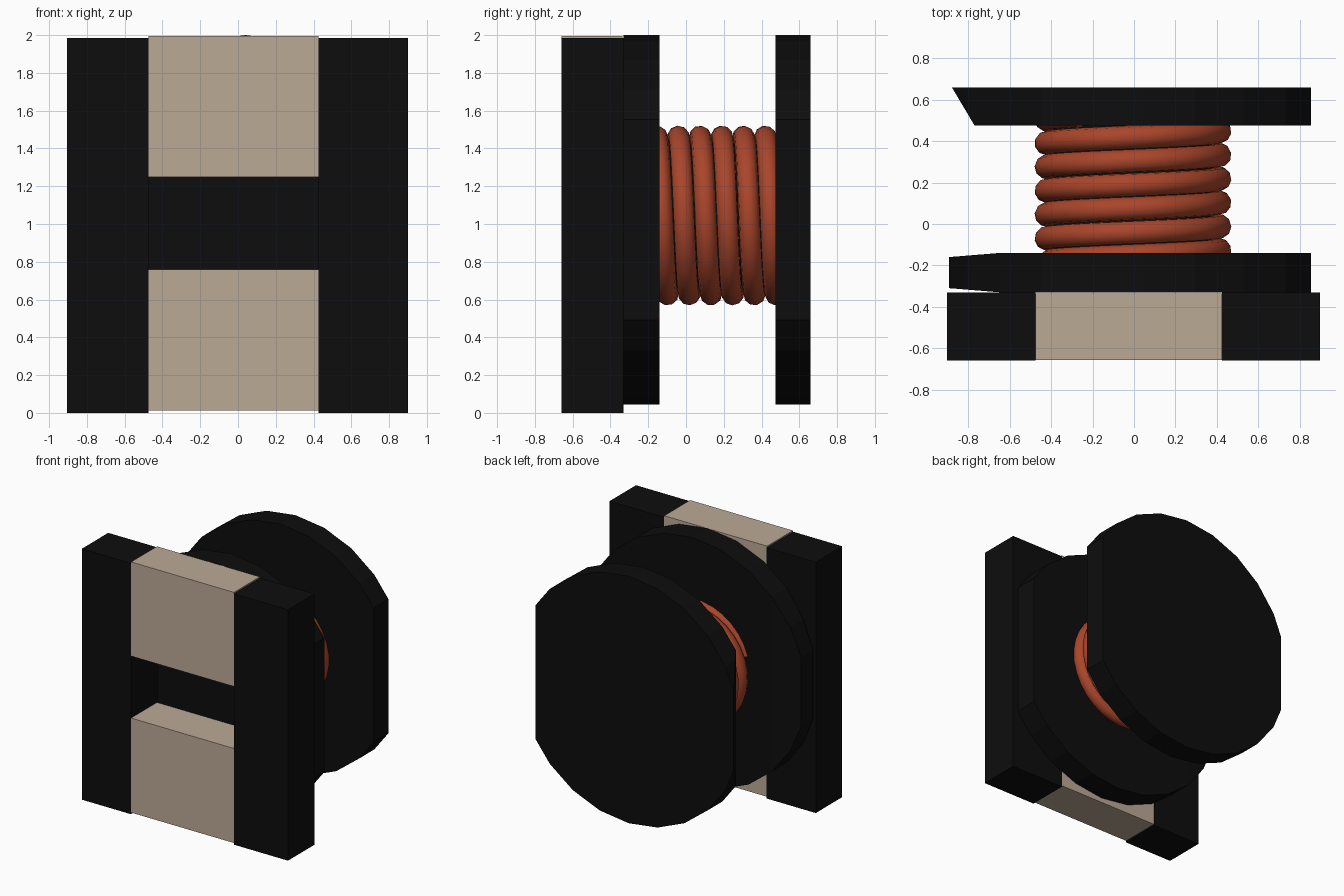
import bpy, bmesh, math
from mathutils import Matrix, Vector

cube = bpy.data.objects.get("Cube")
if cube:
    bpy.data.objects.remove(cube, do_unlink=True)


def material(name, rgb):
    m = bpy.data.materials.new(name)
    m.use_nodes = True
    m.diffuse_color = (*rgb, 1)
    bsdf = next(n for n in m.node_tree.nodes if n.type == 'BSDF_PRINCIPLED')
    bsdf.inputs["Base Color"].default_value = (*rgb, 1)
    return m


BLACK = material("black ferrite", (0.004, 0.004, 0.004))
TAN = material("tan base", (0.50, 0.40, 0.30))
COPPER = material("copper wire", (0.40, 0.06, 0.024))


def add_object(name, bm, mat):
    bmesh.ops.recalc_face_normals(bm, faces=bm.faces)
    mesh = bpy.data.meshes.new(name)
    bm.to_mesh(mesh)
    bm.free()
    mesh.materials.append(mat)
    obj = bpy.data.objects.new(name, mesh)
    bpy.context.collection.objects.link(obj)
    return obj


def box(name, x, y, z, mat):
    bm = bmesh.new()
    bmesh.ops.create_cube(bm, size=1)
    for v in bm.verts:
        v.co = [a + (b - a) * (c + 0.5) for (a, b), c in zip((x, y, z), v.co)]
    return add_object(name, bm, mat)


def disc(name, radius, sides, y, centre, mat, cuts=()):
    """Cylinder along y; each cut is two (x, y) points, keeping the side left of the line."""
    bm = bmesh.new()
    bmesh.ops.create_cone(bm, cap_ends=True, segments=sides, radius1=radius,
                          radius2=radius, depth=y[1] - y[0])
    bmesh.ops.rotate(bm, verts=bm.verts, matrix=Matrix.Rotation(math.pi / 2, 3, 'X'))
    bmesh.ops.translate(bm, verts=bm.verts, vec=(centre[0], sum(y) / 2, centre[1]))
    for (x1, y1), (x2, y2) in cuts:
        normal = Vector((y2 - y1, x1 - x2, 0)).normalized()
        cut = bmesh.ops.bisect_plane(bm, geom=bm.verts[:] + bm.edges[:] + bm.faces[:],
                                     plane_co=(x1, y1, 0), plane_no=normal,
                                     clear_outer=True)
        edges = [e for e in cut["geom_cut"] if isinstance(e, bmesh.types.BMEdge)]
        bmesh.ops.holes_fill(bm, edges=edges, sides=0)
    return add_object(name, bm, mat)


# Base: two dark side terminals with two tan blocks between them
box("right_terminal", (-0.905, -0.475), (-0.66, -0.33), (0, 1.985), BLACK)
box("left_terminal", (0.425, 0.9), (-0.66, -0.33), (0, 1.985), BLACK)
box("lower_base_block", (-0.475, 0.425), (-0.658, -0.335), (0.012, 0.76), TAN)
box("upper_base_block", (-0.475, 0.425), (-0.658, -0.335), (1.25, 1.995), TAN)

# Bobbin: two trimmed flanges on a hidden core
CENTRE = (0.04, 1.0225)
RIGHT_FLAT = ((0.855, -1), (0.855, 1))
disc("front_flange", 0.9775, 24, (-0.33, -0.14), CENTRE, BLACK,
     [RIGHT_FLAT,
      ((-0.895, 1), (-0.895, -1)),
      ((-0.65, -0.14), (-0.895, -0.16)),
      ((-0.895, -0.31), (-0.65, -0.33))])
disc("back_flange", 0.9775, 24, (0.475, 0.66), CENTRE, BLACK,
     [RIGHT_FLAT, ((-0.88, 0.66), (-0.77, 0.475))])
disc("core", 0.38, 32, (-0.2, 0.55), (-0.005, 1.045), BLACK)

# Copper winding: a helix along y with its ends buried in the flanges
PITCH, WIRE, OUTER, STEPS = 0.115, 0.057, 0.477, 32
first, last = -5.2, 0.9
count = int((last - first) * STEPS)
curve = bpy.data.curves.new("winding", 'CURVE')
curve.dimensions = '3D'
curve.bevel_depth = WIRE
curve.bevel_resolution = 3
curve.use_fill_caps = True
spline = curve.splines.new('POLY')
spline.points.add(count)
for i, p in enumerate(spline.points):
    turn = first + i / STEPS
    a = 2 * math.pi * turn
    r = OUTER - WIRE
    p.co = (-0.005 + r * math.sin(a), 0.42 + PITCH * turn, 1.045 + r * math.cos(a), 1)
curve.materials.append(COPPER)
winding = bpy.data.objects.new("winding", curve)
bpy.context.collection.objects.link(winding)
bpy.ops.object.select_all(action='DESELECT')
winding.select_set(True)
bpy.context.view_layer.objects.active = winding
bpy.ops.object.convert(target='MESH')
bpy.ops.object.shade_smooth_by_angle(angle=math.radians(60))
